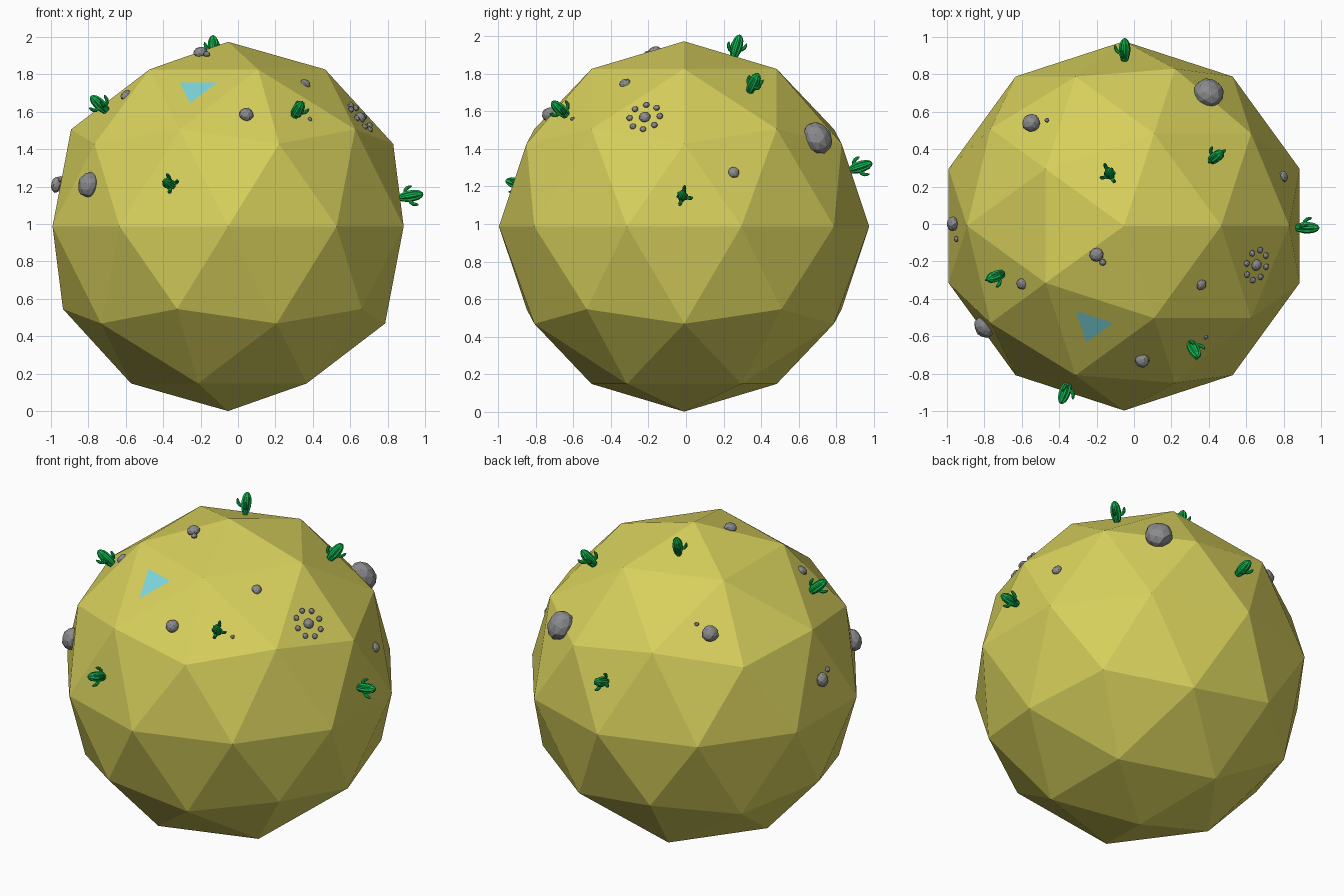
import bpy, bmesh, math, random
from mathutils import Vector, Matrix

if "Cube" in bpy.data.objects:
    bpy.data.objects.remove(bpy.data.objects["Cube"])

random.seed(4)
C = Vector((-0.053, -0.01, 0.987))   # planet centre
R = 0.987


def material(name, rgb):
    m = bpy.data.materials.new(name)
    m.diffuse_color = (*rgb, 1)
    m.use_nodes = True
    m.node_tree.nodes["Principled BSDF"].inputs["Base Color"].default_value = m.diffuse_color
    return m


SAND = material("sand_yellow", (0.68, 0.63, 0.107))
WATER = material("pond_blue", (0.21, 0.69, 0.73))
GREEN = material("cactus_green", (0.005, 0.47, 0.08))
GREY = material("rock_grey", (0.26, 0.255, 0.265))


def add_object(name, mesh, matrix=Matrix()):
    ob = bpy.data.objects.new(name, mesh)
    bpy.context.collection.objects.link(ob)
    ob.matrix_world = matrix
    return ob


def finish(bm, name, *mats):
    mesh = bpy.data.meshes.new(name)
    bmesh.ops.recalc_face_normals(bm, faces=bm.faces)
    bm.to_mesh(mesh)
    bm.free()
    for m in mats:
        mesh.materials.append(m)
    return mesh


def outward(p, roll=0.0):
    """Matrix at p with local z pointing away from the planet."""
    q = (p - C).to_track_quat('Z', 'Y')
    return Matrix.Translation(p) @ q.to_matrix().to_4x4() @ Matrix.Rotation(roll, 4, 'Z')


# planet: low-poly ball with a small triangular pond cut into one facet
bm = bmesh.new()
bmesh.ops.create_icosphere(bm, subdivisions=2, radius=R)
aim = Vector((-0.224, -0.54, 1.722)) - C
bm.faces.ensure_lookup_table()
face = min(bm.faces, key=lambda f: (f.calc_center_median() - aim).length)
mid = face.calc_center_median()
outer = list(face.verts)
bm.faces.remove(face)
inner = [bm.verts.new(mid + (v.co - mid) * 0.345) for v in outer]
for i in range(3):
    j = (i + 1) % 3
    bm.faces.new((outer[i], outer[j], inner[j], inner[i]))
pond = bm.faces.new(inner)
pond.material_index = 1
add_object("planet", finish(bm, "planet", SAND, WATER), Matrix.Translation(C))


# rocks: slightly flattened faceted stones sunk in the surface
def rock(name, p, r, flat=0.85, stretch=1.0, detail=2):
    bm = bmesh.new()
    bmesh.ops.create_icosphere(bm, subdivisions=detail, radius=r)
    for v in bm.verts:
        v.co *= random.uniform(0.95, 1.05)
        v.co.z *= flat
        v.co.y *= stretch
    add_object(name, finish(bm, name, GREY), outward(Vector(p)))


rocks = [
    ((0.40, 0.70, 1.46), 0.082, 0.85, 1.12),
    ((-0.55, 0.54, 1.60), 0.05, 0.9, 1.0),
    ((-0.97, 0.0, 1.21), 0.04, 0.75, 1.1),
    ((-0.80, -0.55, 1.21), 0.06, 0.85, 1.15),
    ((-0.60, -0.32, 1.69), 0.03, 0.7, 1.1),
    ((-0.20, -0.165, 1.918), 0.038, 0.75, 1.0),
    ((0.36, -0.325, 1.75), 0.03, 0.7, 1.0),
    ((0.045, -0.73, 1.585), 0.039, 0.9, 1.0),
    ((0.80, 0.255, 1.275), 0.03, 0.7, 1.0),
]
for i, (p, r, flat, st) in enumerate(rocks):
    rock(f"rock_{i + 1}", p, r, flat, st)
pebbles = [((-0.465, 0.555, 1.645), 0.013), ((-0.95, -0.08, 1.24), 0.016),
           ((-0.167, -0.205, 1.908), 0.018), ((0.385, -0.605, 1.56), 0.012)]
for i, (p, r) in enumerate(pebbles):
    rock(f"pebble_{i + 1}", p, r)

# stone circle: eight pebbles around a middle stone
hub = Vector((0.655, -0.22, 1.57))
rock("circle_middle", hub, 0.031)
for k in range(8):
    a = math.tau * (k + 0.1) / 8
    p = outward(hub) @ Vector((0.083 * math.cos(a), 0.083 * math.sin(a), 0))
    rock(f"circle_stone_{k + 1}", p, 0.017)


# cactus: ribbed barrel with three bent arms
def bridge(bm, rings):
    n = len(rings[0])
    for a, b in zip(rings, rings[1:]):
        for i in range(n):
            j = (i + 1) % n
            bm.faces.new((a[i], a[j], b[j], b[i]))
    bm.faces.new(rings[0][::-1])
    bm.faces.new(rings[-1])


bm = bmesh.new()
profile = [(0.013, -0.068), (0.022, -0.05), (0.030, -0.02), (0.031, 0.01),
           (0.026, 0.04), (0.016, 0.058), (0.005, 0.066)]
rings = []
for r, z in profile:
    ring = []
    for k in range(16):
        a = math.tau * k / 16
        rr = r * (1.0 if k % 2 else 0.8)
        ring.append(bm.verts.new((rr * math.cos(a), rr * math.sin(a), z)))
    rings.append(ring)
bridge(bm, rings)
path = [(0.018, -0.022, 0.009), (0.036, -0.018, 0.010), (0.047, -0.006, 0.010),
        (0.052, 0.010, 0.008), (0.054, 0.020, 0.003)]
for angle, lift in ((90, -0.008), (270, 0.012), (0, 0.004)):
    turn = Matrix.Rotation(math.radians(angle), 4, 'Z')
    rings = []
    for i, (x, z, w) in enumerate(path):
        p0, p1 = path[max(i - 1, 0)], path[min(i + 1, len(path) - 1)]
        t = Vector((p1[0] - p0[0], 0, p1[1] - p0[1])).normalized()
        side, up = Vector((0, 1, 0)), t.cross(Vector((0, 1, 0)))
        rings.append([bm.verts.new(turn @ (Vector((x, 0, z + lift))
                      + side * w * math.cos(math.tau * k / 8)
                      + up * w * math.sin(math.tau * k / 8))) for k in range(8)])
    bridge(bm, rings)
cactus = finish(bm, "cactus", GREEN)

cacti = [(-0.05, 0.93, 1.305), (0.44, 0.36, 1.75), (-0.13, 0.27, 1.945),
         (0.925, -0.02, 1.15), (-0.74, -0.28, 1.64), (-0.37, -0.90, 1.215),
         (0.32, -0.67, 1.61)]
for i, p in enumerate(cacti):
    add_object(f"cactus_{i + 1}", cactus, outward(Vector(p), 0.25 * (i % 3 - 1)))
